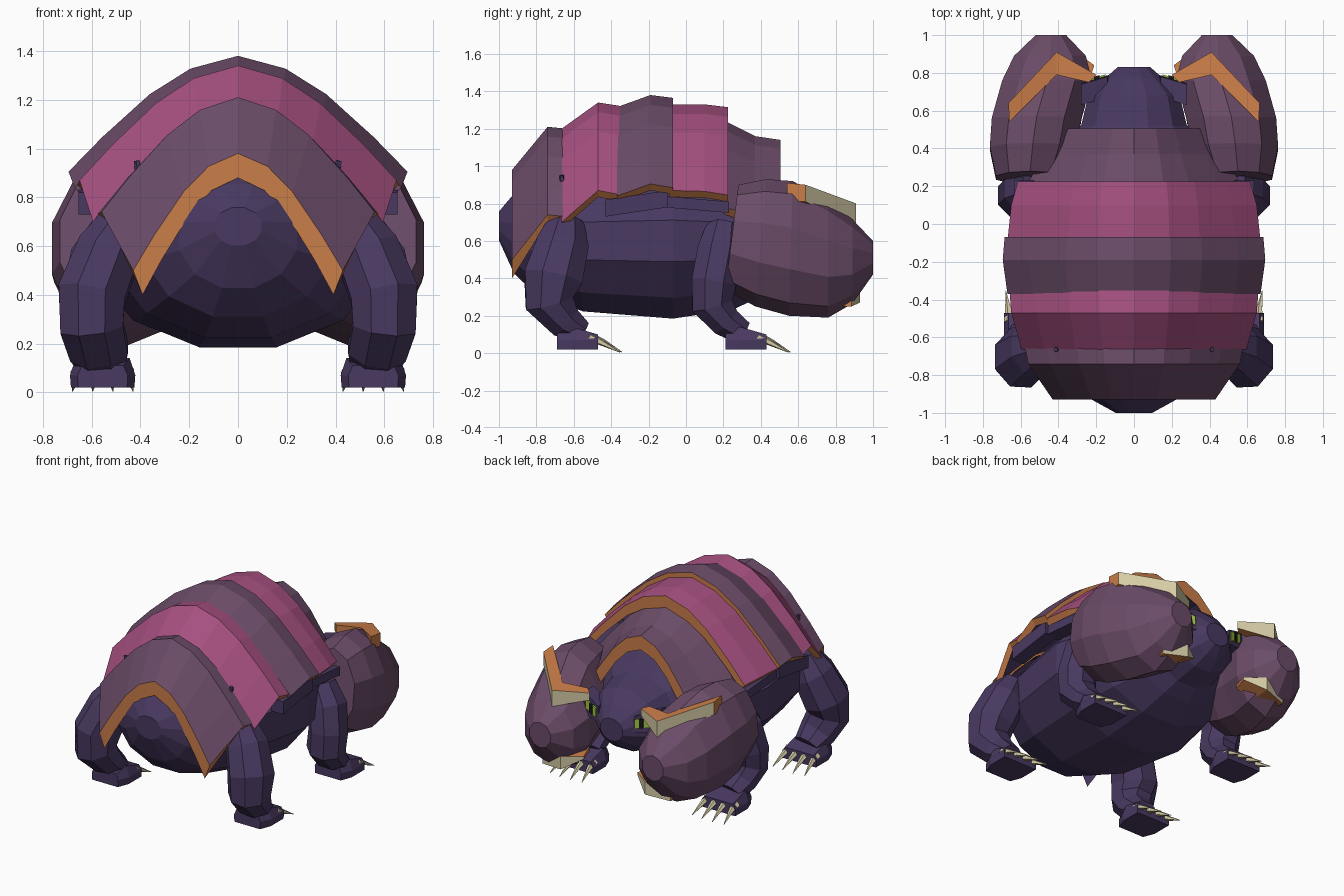
import bpy, bmesh, math
from mathutils import Vector

if "Cube" in bpy.data.objects:
    bpy.data.objects.remove(bpy.data.objects["Cube"])


def mat(name, r, g, b):
    lin = [((c / 255 + 0.055) / 1.055) ** 2.4 for c in (r, g, b)]
    m = bpy.data.materials.new(name)
    m.diffuse_color = (*lin, 1)
    m.use_nodes = True
    m.node_tree.nodes["Principled BSDF"].inputs["Base Color"].default_value = m.diffuse_color
    return m


HIDE = mat("dark violet hide", 73, 57, 97)
PLUM = mat("plum shell", 107, 76, 104)
PINK = mat("pink shell", 166, 80, 128)
ORANGE = mat("orange trim", 202, 125, 73)
BONE = mat("bone", 212, 202, 165)
GREEN = mat("green eye", 160, 200, 60)
BLACK = mat("black pupil", 25, 22, 30)


def finish(name, bm, mats):
    bmesh.ops.recalc_face_normals(bm, faces=bm.faces)
    me = bpy.data.meshes.new(name)
    bm.to_mesh(me)
    bm.free()
    for m in mats:
        me.materials.append(m)
    ob = bpy.data.objects.new(name, me)
    bpy.context.collection.objects.link(ob)
    return ob


def loft(name, rings, mats, rule=lambda seg: 0, cap=0):
    """Skin closed rings of points; rule gives the material of each strip."""
    bm = bmesh.new()
    vs = [[bm.verts.new(p) for p in ring] for ring in rings]
    n = len(vs[0])
    for a, b in zip(vs, vs[1:]):
        for i in range(n):
            j = (i + 1) % n
            bm.faces.new((a[i], a[j], b[j], b[i])).material_index = rule(i)
    for end in (vs[0], vs[-1]):
        bm.faces.new(end).material_index = cap
    return finish(name, bm, mats)


def oval(y, cx, cz, rx, rz, n, lean=0.0, s=1):
    """Ring facing along y; lean shifts its top along y."""
    return [(s * (cx + rx * math.cos(t)), y + lean * math.sin(t), cz + rz * math.sin(t))
            for t in (2 * math.pi * (i + 0.5) / n for i in range(n))]


def tube(name, path, mats, n=8):
    """Limb along a path of (x, y, z, rx, ry)."""
    pts = [Vector(p[:3]) for p in path]
    rings = []
    for i, p in enumerate(path):
        d = (pts[min(i + 1, len(pts) - 1)] - pts[max(i - 1, 0)]).normalized()
        u = Vector((1, 0, 0))
        u = (u - d * u.dot(d)).normalized()
        v = d.cross(u)
        rings.append([pts[i] + u * p[3] * math.cos(t) + v * p[4] * math.sin(t)
                      for t in (2 * math.pi * (k + 0.5) / n for k in range(n))])
    return loft(name, rings, mats)


def box(name, x0, x1, y0, y1, z0, z1, m, s=1, tilt=0.0):
    """Box between limits; tilt raises its front end."""
    rings = [[(s * x0, y, z0 + d), (s * x1, y, z0 + d), (s * x1, y, z1 + d), (s * x0, y, z1 + d)]
             for y, d in ((y0, 0), (y1, tilt))]
    return loft(name, rings, [m])


# Body with tail stub and snout
loft("body", [oval(y, 0, cz, rx, rz, 12) for y, cz, rx, rz in (
    (-1.0, .68, .10, .08), (-.92, .64, .25, .22), (-.80, .62, .40, .32), (-.55, .60, .53, .39),
    (-.07, .60, .61, .43), (.25, .60, .54, .38), (.42, .61, .40, .31), (.52, .62, .29, .26),
    (.68, .62, .25, .22), (.77, .61, .16, .15), (.83, .60, .09, .08))], [HIDE])

# Shell bands: stations are (y, half width, peak height, edge height, edge drop)
ARCH = ((0, 0), (.28, .11), (.52, .33), (.80, .70), (1, 1))


def band(name, stations, colour, rear_trim=False):
    bm = bmesh.new()
    rings = []
    for y, w, zt, zl, drop in stations:
        half = [(f * w, zt - g * (zt - zl)) for f, g in ARCH]
        outer = [(-x, z) for x, z in half[:0:-1]] + half
        inner = [(x * (.91 if drop > .05 else .95),
                  z - .10 + (.10 - drop) * abs(x) / w) for x, z in outer]
        rings.append(([bm.verts.new((x, y, z)) for x, z in outer],
                      [bm.verts.new((x, y, z)) for x, z in inner]))

    def quad(a, b, c, d, m):
        bm.faces.new((a, b, c, d)).material_index = m
    for (o0, i0), (o1, i1) in zip(rings, rings[1:]):
        for k in range(8):
            quad(o0[k], o0[k + 1], o1[k + 1], o1[k], 0)
            quad(i0[k], i0[k + 1], i1[k + 1], i1[k], 2)
        for k in (0, 8):
            quad(o0[k], o1[k], i1[k], i0[k], 1)
    for (o, i), m in ((rings[0], 1 if rear_trim else 0), (rings[-1], 1)):
        for k in range(8):
            quad(o[k], o[k + 1], i[k + 1], i[k], m)
    finish(name, bm, [colour, ORANGE, HIDE])


band("shell_band_rear", [(-.93, .43, .98, .50, .10), (-.74, .56, 1.21, .74, .035),
                         (-.64, .58, 1.20, .73, .035)], PLUM, True)
band("shell_band_second", [(-.665, .595, 1.20, .70, .035), (-.47, .65, 1.34, .87, .035),
                           (-.34, .66, 1.32, .845, .035)], PINK)
band("shell_band_middle", [(-.37, .67, 1.315, .84, .035), (-.19, .695, 1.38, .905, .035),
                           (-.07, .685, 1.365, .885, .035)], PLUM)
band("shell_band_fourth", [(-.09, .67, 1.33, .87, .035), (.10, .65, 1.33, .865, .035),
                           (.225, .615, 1.315, .845, .035)], PINK)
band("shell_band_front", [(.20, .57, 1.245, .78, .035), (.37, .48, 1.16, .74, .06),
                          (.505, .41, 1.14, .70, .08)], PLUM)


def wedge(name, stations, s):
    """Horn ridge: bone front, orange elsewhere. Station: x, y front, y back, z low, z high."""
    rings = [[(s * x, yf, z0), (s * x, yf, z1), (s * xb, yb, z1 + .01), (s * xb, yb, z0)]
             for x, yf, xb, yb, z0, z1 in stations]
    loft(name, rings, [ORANGE, BONE], lambda seg: 1 if seg == 0 else 0)


def foot(name, cy, s):
    """Flat paw with instep and four claws; cy is the heel."""
    loft(name, [[(s * (.555 + k * w), y, z) for k, z in
                 ((-1, .02), (1, .02), (1.03, .07), (.85, h), (-.85, h), (-1.03, .07))]
                for y, w, h in ((cy, .10, .11), (cy + .08, .13, .14), (cy + .22, .13, .10))], [HIDE])
    for i in range(4):
        x = .445 + i * .073
        y = cy + .19 - .012 * abs(i - 1.5)
        tube(name + "_claw", [(s * x, y, .085, .024, .024), (s * x, y + .06, .06, .018, .018),
                              (s * (x + .01 * (i - 1.5)), y + .165, .005, .002, .002)], [BONE], 5)


for s, side in ((-1, "left"), (1, "right")):
    # Hind leg
    tube(f"hind_leg_{side}", [(s * x, y, z, rx, ry) for x, y, z, rx, ry in (
        (.47, -.64, .70, .10, .10), (.53, -.66, .58, .14, .15), (.60, -.71, .40, .15, .17),
        (.60, -.73, .27, .14, .14), (.57, -.65, .17, .13, .10), (.555, -.56, .11, .10, .07))], [HIDE])
    foot(f"hind_foot_{side}", -.69, s)
    # Front leg
    tube(f"front_leg_{side}", [(s * x, y, z, rx, ry) for x, y, z, rx, ry in (
        (.50, .20, .66, .11, .10), (.57, .18, .54, .13, .13), (.60, .15, .38, .13, .13),
        (.59, .14, .26, .13, .12), (.57, .21, .17, .12, .09), (.555, .30, .11, .10, .07))], [HIDE])
    foot(f"front_foot_{side}", .21, s)
    # Big armoured cheek guard
    loft(f"cheek_guard_{side}", [oval(y, cx, cz, rx, rz, 10, lean, s) for y, cx, cz, rx, rz, lean in (
        (.245, .55, .62, .19, .28, .035), (.40, .535, .59, .24, .34, .03), (.56, .515, .56, .25, .36, .01),
        (.76, .46, .505, .25, .315, 0), (.89, .445, .49, .20, .225, 0),
        (1.0, .44, .51, .085, .09, 0))], [PLUM])
    # Brow ridge and lower tusk on the guard
    wedge(f"brow_ridge_{side}", [(.20, .79, .24, .75, .74, .79), (.41, .91, .41, .79, .685, .80),
                                 (.665, .64, .66, .54, .81, .90)], s)
    wedge(f"lower_tusk_{side}", [(.21, .84, .25, .72, .34, .36), (.33, .93, .34, .78, .27, .36),
                                 (.50, .885, .48, .76, .25, .29)], s)
    # Eye socket, eye and pupil
    loft(f"eye_socket_{side}", [[(s * x, y + o, z) for x, y, z in
                                ((.13, .79, .60), (.27, .75, .62), (.28, .74, .76), (.14, .78, .71))]
                               for o in (-.11, 0)], [HIDE])
    for nm, a, b, o, m in (("eye", .15, .85, .008, GREEN), ("pupil", .38, .58, .014, BLACK)):
        loft(f"{nm}_{side}", [[(s * (.13 + .14 * f), .79 - .042 * f + d, z0 + .04 * f) for f, z0 in
                              ((a, .625), (b, .625), (b, .690), (a, .690))] for d in (-.002, o)], [m])
    # Hanging hide plates under the shell edge
    box(f"side_plate_rear_{side}", .56, .655, -.43, -.10, .73, .82, HIDE, s, .05)
    box(f"side_plate_front_{side}", .53, .635, -.12, .23, .78, .84, HIDE, s, -.03)
    # Small stud on the rear band
    tube(f"shell_stud_{side}", [(s * .40, -.66, .88, .02, .02), (s * .415, -.665, .95, .012, .012)], [HIDE], 5)
